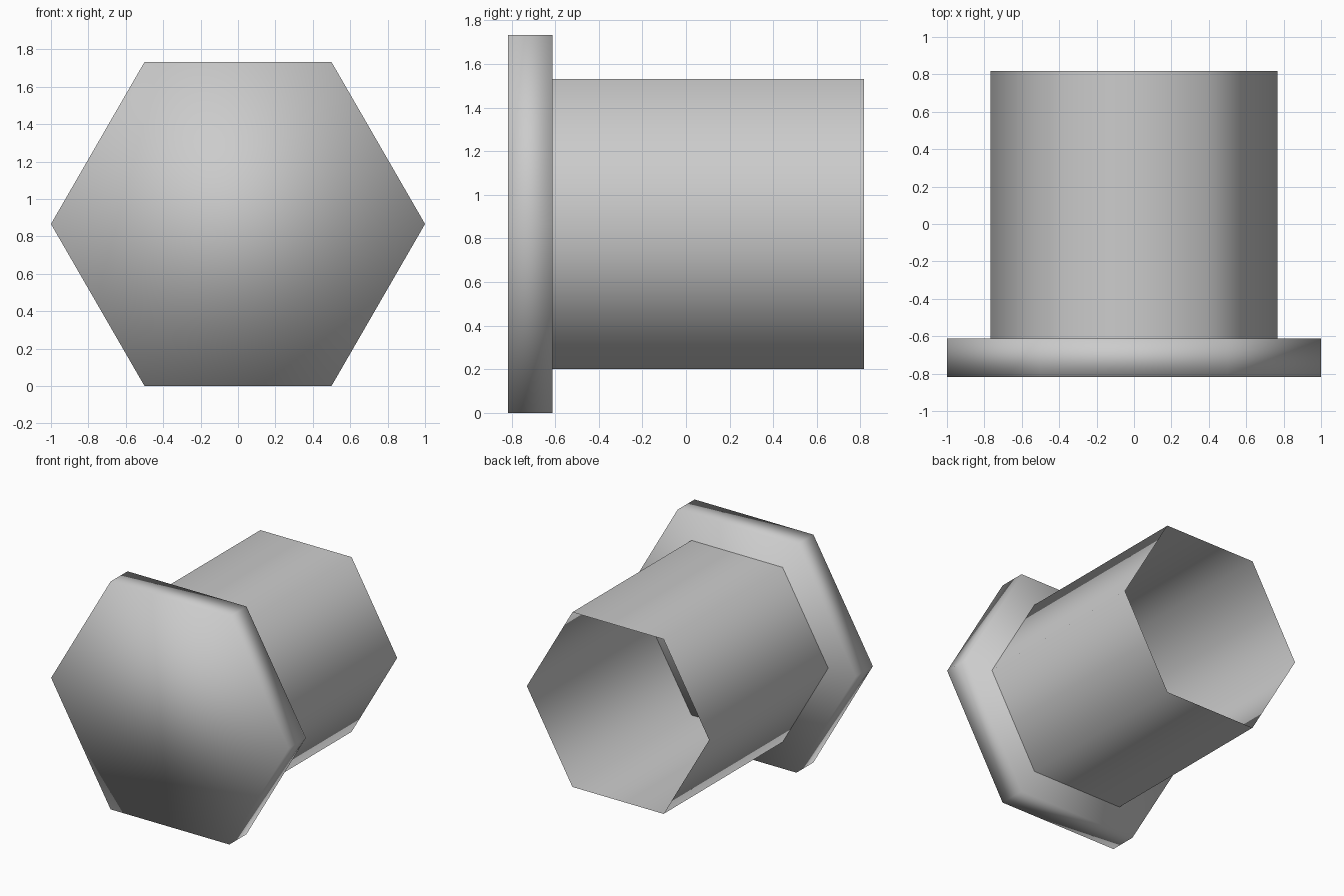
import bpy, bmesh
from math import radians
from mathutils import Matrix

cube = bpy.data.objects.get("Cube")
if cube:
    bpy.data.objects.remove(cube, do_unlink=True)

# Single plain grey
grey = bpy.data.materials.new("light grey")
grey.use_nodes = True
colour = (0.6, 0.6, 0.6, 1)
grey.diffuse_color = colour
grey.node_tree.nodes["Principled BSDF"].inputs["Base Color"].default_value = colour

CENTRE_Z = 0.866


def hex_prism(name, radius, y0, y1, capped):
    """Six-sided prism along y, with corners pointing left and right."""
    bm = bmesh.new()
    place = (Matrix.Translation((0, (y0 + y1) / 2, CENTRE_Z))
             @ Matrix.Rotation(radians(90), 4, 'X')
             @ Matrix.Rotation(radians(30), 4, 'Z'))
    bmesh.ops.create_cone(bm, cap_ends=capped, segments=6, radius1=radius,
                          radius2=radius, depth=y1 - y0, matrix=place)
    for face in bm.faces:
        face.smooth = True
    mesh = bpy.data.meshes.new(name)
    bm.to_mesh(mesh)
    bm.free()
    mesh.materials.append(grey)
    obj = bpy.data.objects.new(name, mesh)
    bpy.context.collection.objects.link(obj)
    return obj


# Solid head plate, and a hollow thin-walled shank open at the back
hex_prism("head", 1.0, -0.817, -0.613, True)
hex_prism("shank", 0.767, -0.613, 0.817, False)
